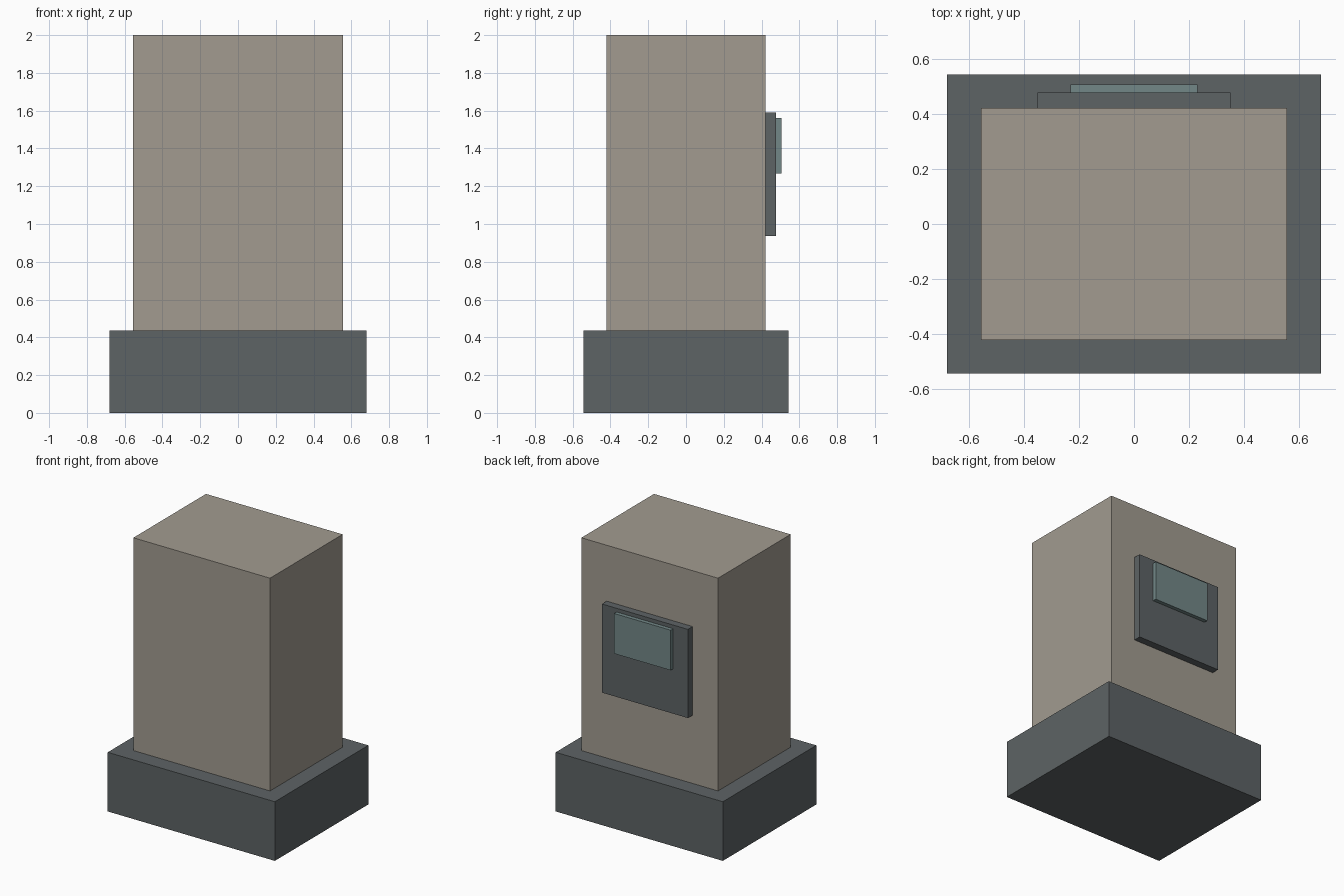
import bpy

if "Cube" in bpy.data.objects:
    bpy.data.objects.remove(bpy.data.objects["Cube"])


def material(name, color):
    mat = bpy.data.materials.new(name)
    mat.diffuse_color = (*color, 1)
    mat.use_nodes = True
    mat.node_tree.nodes["Principled BSDF"].inputs["Base Color"].default_value = mat.diffuse_color
    return mat


def box(name, x, y, z, mat):
    """Box spanning the given (min, max) ranges."""
    spans = (x, y, z)
    bpy.ops.mesh.primitive_cube_add(size=1, location=[(a + b) / 2 for a, b in spans])
    obj = bpy.context.object
    obj.name = name
    obj.scale = [b - a for a, b in spans]
    bpy.ops.object.transform_apply(location=False, rotation=False, scale=True)
    obj.data.materials.append(mat)
    return obj


stone = material("warm_stone", (0.36, 0.33, 0.28))
slate = material("dark_slate", (0.11, 0.125, 0.13))
glass = material("grey_teal", (0.17, 0.245, 0.245))

BASE_TOP = 0.435
BODY_BACK = 0.422
PANEL_BACK = 0.477

# Plinth and main block
box("plinth", (-0.68, 0.68), (-0.543, 0.543), (0, BASE_TOP), slate)
box("body", (-0.556, 0.556), (-BODY_BACK, BODY_BACK), (BASE_TOP, 2.0), stone)

# Panel on the back face, with a raised screen in its upper half
box("back_panel", (-0.35, 0.35), (BODY_BACK, PANEL_BACK), (0.937, 1.589), slate)
box("screen", (-0.23, 0.23), (PANEL_BACK, 0.506), (1.267, 1.562), glass)
